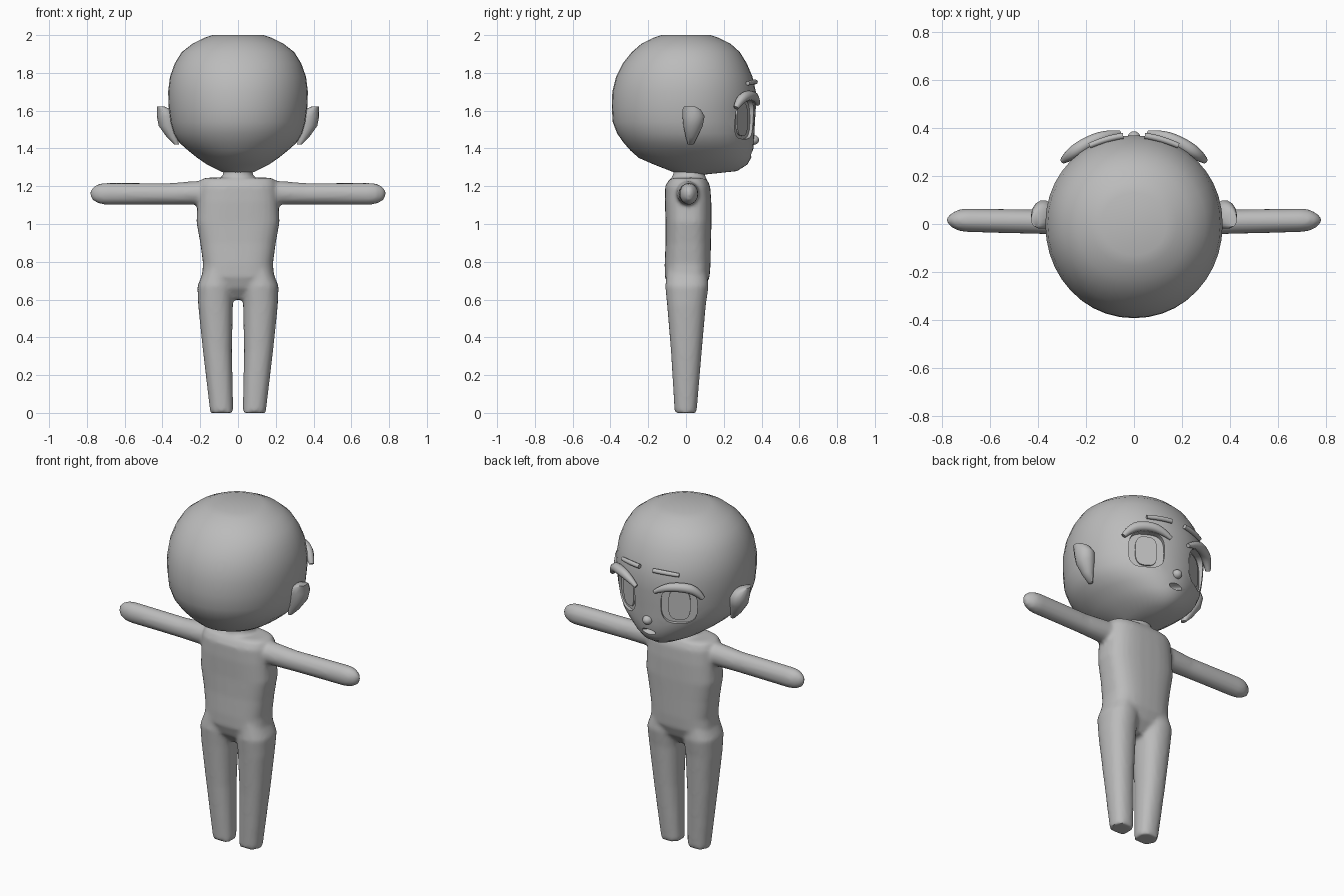
import bpy, bmesh, math
from mathutils import Matrix, Vector

if "Cube" in bpy.data.objects:
    bpy.data.objects.remove(bpy.data.objects["Cube"])

grey = bpy.data.materials.new("plain grey")
grey.diffuse_color = (0.5, 0.5, 0.5, 1)
grey.use_nodes = True
grey.node_tree.nodes["Principled BSDF"].inputs["Base Color"].default_value = grey.diffuse_color


def make(name, bm):
    bmesh.ops.recalc_face_normals(bm, faces=bm.faces)
    me = bpy.data.meshes.new(name)
    bm.to_mesh(me)
    bm.free()
    ob = bpy.data.objects.new(name, me)
    bpy.context.collection.objects.link(ob)
    me.materials.append(grey)
    return ob


def select(ob):
    bpy.ops.object.select_all(action='DESELECT')
    ob.select_set(True)
    bpy.context.view_layer.objects.active = ob


def smooth(ob, angle=40):
    select(ob)
    bpy.ops.object.shade_smooth_by_angle(angle=math.radians(angle))


def loft(bm, rings, n=32, e=2.0, mat=Matrix()):
    """rings: (height, centre x, half width, back y, front y, y of widest point)"""
    loops = []
    for z, cx, w, yb, yf, ym in rings:
        loop = []
        for i in range(n):
            a = 2 * math.pi * i / n
            c, s = math.cos(a), math.sin(a)
            px = math.copysign(abs(c) ** (2 / e), c)
            py = math.copysign(abs(s) ** (2 / e), s)
            y = ym + py * ((yf - ym) if py > 0 else (ym - yb))
            loop.append(bm.verts.new(mat @ Vector((cx + w * px, y, z))))
        loops.append(loop)
    for a, b in zip(loops, loops[1:]):
        for i in range(n):
            j = (i + 1) % n
            bm.faces.new((a[i], a[j], b[j], b[i]))
    bm.faces.new(loops[0][::-1])
    bm.faces.new(loops[-1])


def ball(name, loc, size):
    bm = bmesh.new()
    bmesh.ops.create_uvsphere(bm, u_segments=20, v_segments=12, radius=1,
                              matrix=Matrix.Translation(loc) @ Matrix.Diagonal((*size, 1)))
    return make(name, bm)


def tube(name, pts, radii, depth):
    cu = bpy.data.curves.new(name, 'CURVE')
    cu.dimensions = '3D'
    cu.bevel_depth, cu.bevel_resolution, cu.use_fill_caps = depth, 2, True
    sp = cu.splines.new('NURBS')
    sp.points.add(len(pts) - 1)
    sp.use_endpoint_u, sp.order_u, sp.resolution_u = True, 3, 4
    for p, co, r in zip(sp.points, pts, radii):
        p.co, p.radius = (*co, 1), r
    ob = bpy.data.objects.new(name, cu)
    bpy.context.collection.objects.link(ob)
    select(ob)
    bpy.ops.object.convert(target='MESH')
    ob = bpy.context.object
    ob.data.materials.clear()
    ob.data.materials.append(grey)
    smooth(ob, 50)


def eye_prism(name, m, w, h, y0, y1):
    """rounded panel extruded along local y, from y0 to y1"""
    bm = bmesh.new()
    lay = m @ Matrix.Rotation(math.radians(90), 4, 'X')
    loft(bm, [(-y1, 0, w, -h, h, 0), (-y0, 0, w, -h, h, 0)], 28, 3.0, lay)
    return make(name, bm)


# head: egg shape with the chin pushed forward (face looks along +y)
bm = bmesh.new()
loft(bm, [(z, 0, w, yb, yf, ym) for z, w, yb, yf, ym in [
    (1.262, .05, -.04, .10, .02), (1.28, .095, -.08, .27, .04), (1.315, .165, -.17, .325, .05),
    (1.35, .215, -.25, .345, .04), (1.39, .265, -.295, .355, .03), (1.43, .31, -.33, .36, .02),
    (1.48, .34, -.365, .362, .01), (1.54, .357, -.388, .365, 0), (1.62, .367, -.393, .37, 0),
    (1.70, .37, -.39, .37, 0), (1.78, .36, -.37, .352, 0), (1.85, .335, -.335, .322, 0),
    (1.91, .298, -.287, .285, 0), (1.955, .24, -.235, .235, 0), (1.985, .18, -.175, .175, 0),
    (2.0, .135, -.13, .13, 0)]], 40, 2.05)
head = make("head", bm)

# eye sockets and mouth cut into the head, with eyes and irises inside
cutters = [ball("mouth_cutter", (0, .37, 1.372), (.05, .05, .018))]
for s in (-1, 1):
    m = Matrix.Translation((s * .178, .322, 1.555)) @ Matrix.Rotation(-s * math.radians(28), 4, 'Z')
    cutters.append(eye_prism("socket_cutter", m, .098, .105, -.034, .12))
    smooth(eye_prism("iris", m, .06, .088, -.036, -.026))
for c in cutters:
    mod = head.modifiers.new("cut", 'BOOLEAN')
    mod.operation, mod.solver, mod.object = 'DIFFERENCE', 'EXACT', c
    select(head)
    bpy.ops.object.modifier_apply(modifier=mod.name)
for c in cutters:
    bpy.data.objects.remove(c)
smooth(head, 35)

# nose
smooth(ball("nose", (0, .357, 1.445), (.028, .03, .026)))

for s in (-1, 1):
    # upper lashes and brows
    tube("upper_lash", [(s * x, y, z) for x, y, z in [
        (.06, .38, 1.635), (.12, .37, 1.672), (.2, .335, 1.682), (.265, .29, 1.665), (.295, .265, 1.615)]],
        (.4, .85, 1, 1, .5), .028)
    tube("brow", [(s * .045, .368, 1.752), (s * .115, .358, 1.752), (s * .185, .327, 1.745)],
         (.9, 1, .8), .014)
    # ears
    bm = bmesh.new()
    loft(bm, [(1.42, s * .325, .012, .01, .04, .025), (1.46, s * .347, .03, -.002, .06, .03),
              (1.52, s * .37, .05, -.015, .09, .035), (1.57, s * .378, .052, -.02, .10, .035),
              (1.605, s * .39, .04, -.02, .08, .03), (1.622, s * .41, .02, -.012, .05, .02)], 14)
    smooth(make("ear", bm), 50)

# body: torso, neck, legs and arms fused into one skin
bm = bmesh.new()
loft(bm, [(.60, 0, .07, -.04, .05, 0), (.66, 0, .15, -.09, .10, .01), (.72, 0, .192, -.112, .125, .01),
          (.79, 0, .185, -.113, .13, .01), (.90, 0, .20, -.108, .132, .01), (1.01, 0, .22, -.108, .135, .01),
          (1.12, 0, .214, -.112, .134, .01), (1.2, 0, .208, -.11, .128, .01), (1.235, 0, .195, -.09, .112, .01),
          (1.245, 0, .17, -.07, .09, .01)], 32, 2.8)
loft(bm, [(1.2, 0, .085, -.075, .105, .015), (1.30, 0, .075, -.065, .1, .015)], 24)
for s in (-1, 1):
    loft(bm, [(0, s * .086, .061, -.06, .056, 0), (.33, s * .109, .077, -.08, .084, 0),
              (.57, s * .119, .092, -.1, .105, 0), (.67, s * .118, .097, -.11, .12, .005),
              (.76, s * .105, .075, -.10, .11, .005)], 24, 2.3)
    # arm rings run outwards along x
    to_x = Matrix(((0, 0, s, 0), (0, 1, 0, 0), (1, 0, 0, 0), (0, 0, 0, 1)))
    loft(bm, [(.15, 1.165, .066, -.06, .075, .01), (.22, 1.165, .063, -.053, .068, .01),
              (.36, 1.16, .057, -.043, .06, .012), (.70, 1.16, .058, -.034, .065, .016),
              (.735, 1.16, .053, -.028, .06, .016), (.765, 1.16, .038, -.012, .043, .016),
              (.78, 1.16, .018, .004, .028, .016)], 20, 2.0, to_x)
body = make("body", bm)
rm = body.modifiers.new("fuse", 'REMESH')
rm.mode, rm.voxel_size = 'VOXEL', .012
sm = body.modifiers.new("blend", 'SMOOTH')
sm.factor, sm.iterations = .5, 4
select(body)
for name in ("fuse", "blend"):
    bpy.ops.object.modifier_apply(modifier=name)
smooth(body, 50)
